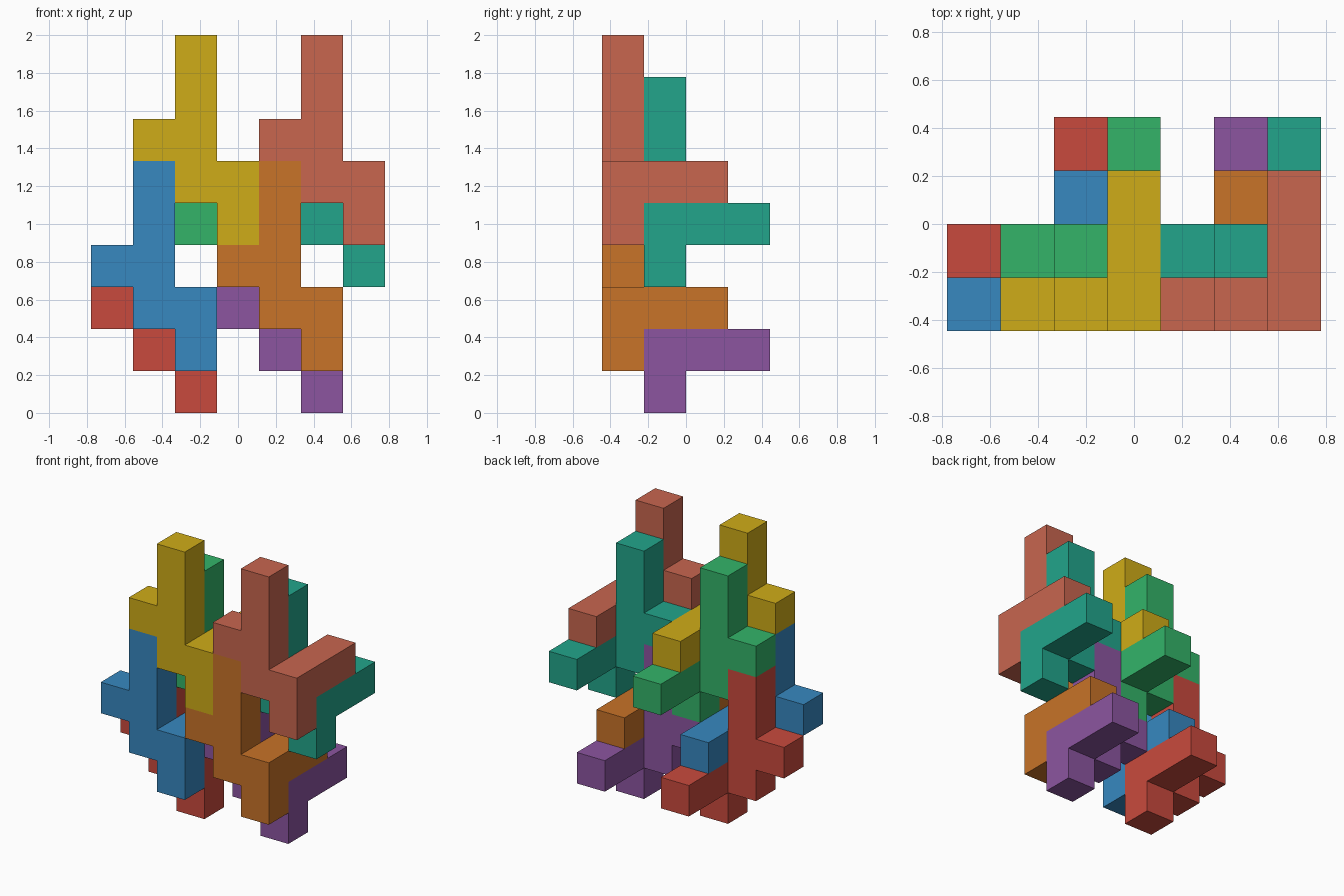
import bpy, bmesh
from mathutils import Vector

if "Cube" in bpy.data.objects:
    bpy.data.objects.remove(bpy.data.objects["Cube"])

U = 2 / 9                                   # edge of one unit cube
DIRS = [Vector(d) for d in ((1, 0, 0), (-1, 0, 0), (0, 1, 0),
                            (0, -1, 0), (0, 0, 1), (0, 0, -1))]

# One puzzle piece: upright bar, left stub, right hook, arm towards the back
CELLS = [(0, 0, z) for z in range(4)]
CELLS += [(-1, 0, 1), (1, 0, 0), (1, 0, -1), (1, 1, 0), (1, 2, 0)]

# name: (grid position of the bar's lowest cube, colour)
PIECES = {
    "upper_left_front_piece": ((2, 0, 5), "CFAC18"),
    "upper_right_front_piece": ((5, 0, 5), "C8664F"),
    "lower_left_front_piece": ((1, 0, 2), "3788C0"),
    "lower_right_front_piece": ((4, 0, 2), "C87328"),
    "upper_left_back_piece": ((2, 1, 4), "33B469"),
    "upper_right_back_piece": ((5, 1, 4), "22A58B"),
    "lower_left_back_piece": ((1, 1, 1), "C94A3D"),
    "lower_right_back_piece": ((4, 1, 1), "8C55A0"),
}


def linear(hex_colour):
    rgb = [int(hex_colour[i:i + 2], 16) / 255 for i in (0, 2, 4)]
    return [c / 12.92 if c < 0.04045 else ((c + 0.055) / 1.055) ** 2.4 for c in rgb] + [1]


def piece_mesh(name):
    """Outer skin of the joined cubes, coplanar faces merged."""
    bm = bmesh.new()
    for cell in CELLS:
        for d in DIRS:
            c = Vector(cell)
            if tuple(int(v) for v in c + d) in CELLS:
                continue
            a = Vector((d.y, d.z, d.x))
            b = d.cross(a)
            centre = c + d / 2
            bm.faces.new([bm.verts.new((centre + (a * s + b * t) / 2) * U)
                          for s, t in ((-1, -1), (1, -1), (1, 1), (-1, 1))])
    bmesh.ops.remove_doubles(bm, verts=bm.verts[:], dist=1e-4)
    bmesh.ops.dissolve_limit(bm, angle_limit=0.01, verts=bm.verts[:], edges=bm.edges[:])
    bmesh.ops.recalc_face_normals(bm, faces=bm.faces[:])
    mesh = bpy.data.meshes.new(name)
    bm.to_mesh(mesh)
    bm.free()
    return mesh


# Eight identical interlocking pieces
for name, ((x, y, z), colour) in PIECES.items():
    obj = bpy.data.objects.new(name, piece_mesh(name))
    obj.location = ((x - 3) * U, (y - 1.5) * U, (z + 0.5) * U)
    mat = bpy.data.materials.new(name + "_colour")
    mat.diffuse_color = linear(colour)
    mat.use_nodes = True
    mat.node_tree.nodes["Principled BSDF"].inputs["Base Color"].default_value = mat.diffuse_color
    obj.data.materials.append(mat)
    bpy.context.collection.objects.link(obj)
